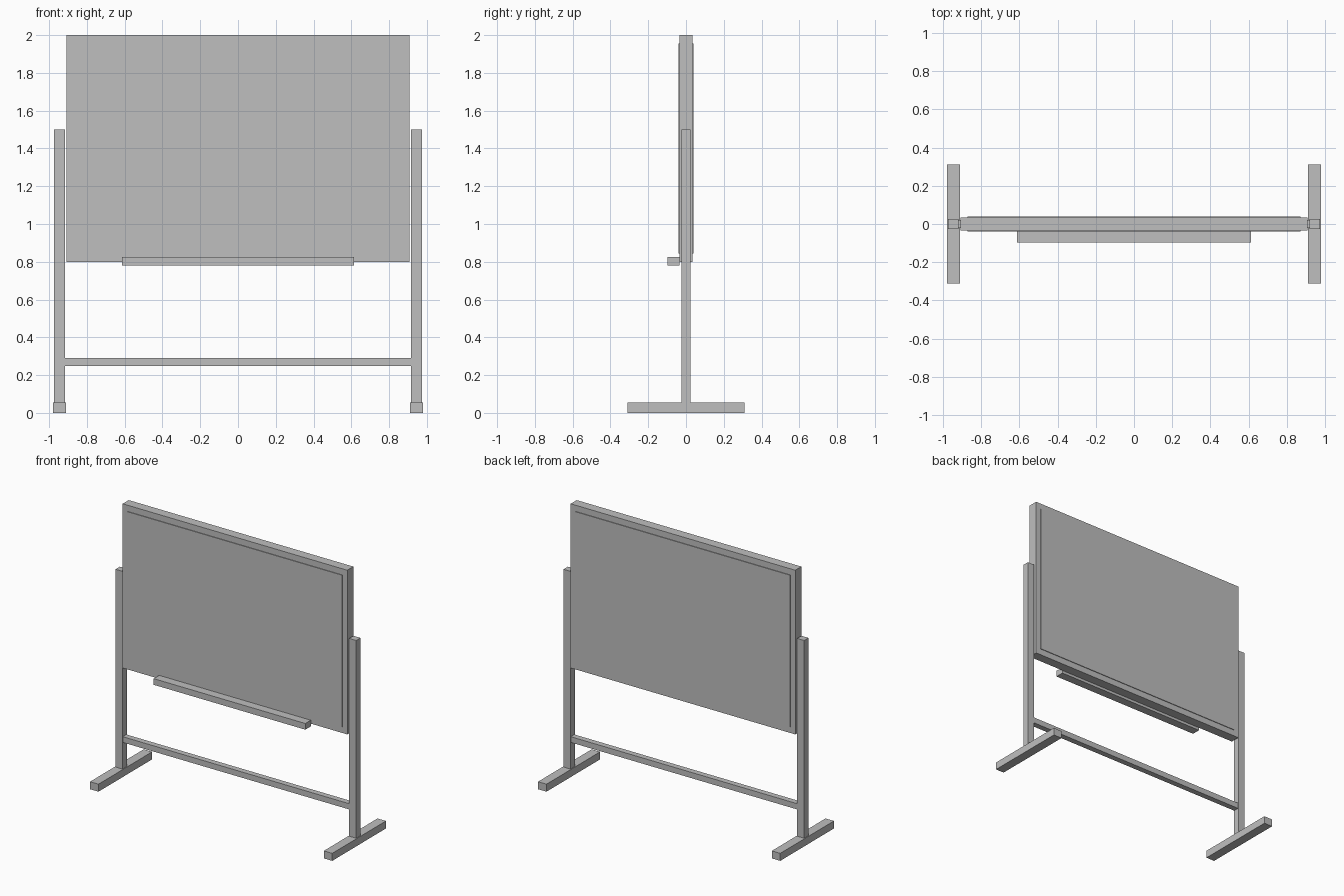
import bpy

default_cube = bpy.data.objects.get("Cube")
if default_cube:
    bpy.data.objects.remove(default_cube, do_unlink=True)

# One plain grey for the whole stand
grey = bpy.data.materials.new("light_grey")
grey.use_nodes = True
colour = (0.52, 0.52, 0.52, 1)
grey.diffuse_color = colour
grey.node_tree.nodes["Principled BSDF"].inputs["Base Color"].default_value = colour


def box(name, x, y, z):
    """Box spanning the given (low, high) ranges."""
    spans = (x, y, z)
    bpy.ops.mesh.primitive_cube_add(size=1, location=[(a + b) / 2 for a, b in spans])
    obj = bpy.context.object
    obj.name = name
    obj.scale = [b - a for a, b in spans]
    bpy.ops.object.transform_apply(location=False, rotation=False, scale=True)
    obj.data.materials.append(grey)
    return obj


BOARD_Y = 0.035
FOOT_TOP = 0.055
POST_INNER = 0.917

# Board with a slightly raised writing panel on each face
box("board", (-0.908, 0.908), (-BOARD_Y, BOARD_Y), (0.8, 2.0))
for name, side in (("front_panel", -1), ("back_panel", 1)):
    y = sorted((side * BOARD_Y, side * 0.04))
    box(name, (-0.87, 0.87), y, (0.845, 1.955))

# Pen tray along the front lower edge
box("pen_tray", (-0.613, 0.613), (-0.098, -BOARD_Y), (0.78, 0.825))

# Side posts on long feet
for name, side in (("left", 1), ("right", -1)):
    box(name + "_post", sorted((side * POST_INNER, side * 0.973)),
        (-0.025, 0.025), (FOOT_TOP, 1.5))
    box(name + "_foot", sorted((side * 0.911, side * 0.979)),
        (-0.31, 0.31), (0, FOOT_TOP))

# Rail joining the posts
box("cross_rail", (-POST_INNER, POST_INNER), (-0.021, 0.021), (0.248, 0.29))
